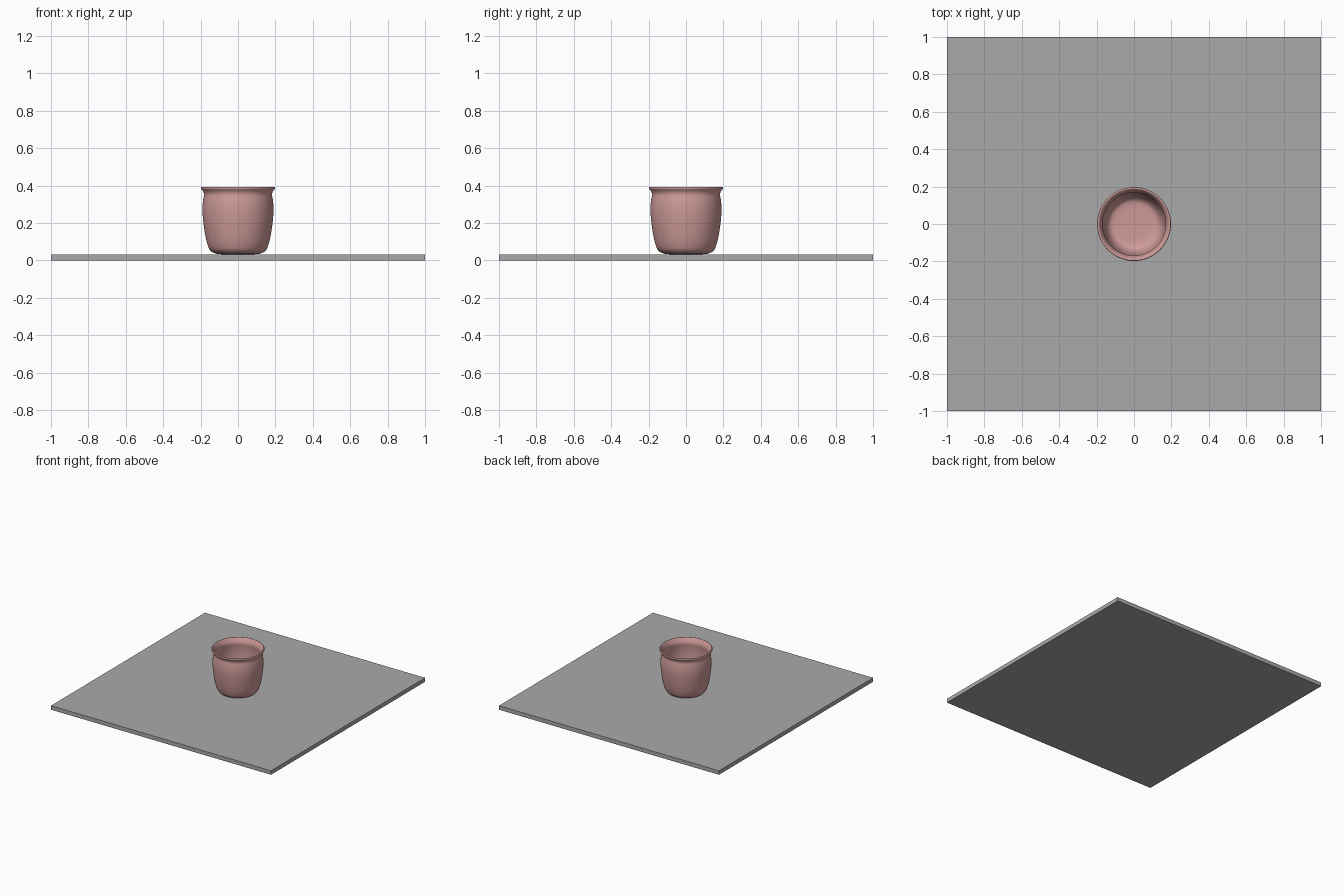
import bpy
import bmesh
import math

cube = bpy.data.objects.get("Cube")
if cube:
    bpy.data.objects.remove(cube, do_unlink=True)


def make_material(name, color):
    mat = bpy.data.materials.new(name)
    mat.use_nodes = True
    mat.diffuse_color = color
    mat.node_tree.nodes["Principled BSDF"].inputs["Base Color"].default_value = color
    return mat


def add_object(name, bm, mat):
    bmesh.ops.recalc_face_normals(bm, faces=bm.faces)
    mesh = bpy.data.meshes.new(name)
    bm.to_mesh(mesh)
    bm.free()
    mesh.materials.append(mat)
    obj = bpy.data.objects.new(name, mesh)
    bpy.context.collection.objects.link(obj)
    return obj


def smooth_path(points, steps=4):
    """Catmull-Rom curve through the profile points."""
    padded = [points[0]] + points + [points[-1]]
    path = []
    for a, b, c, d in zip(padded, padded[1:], padded[2:], padded[3:]):
        for i in range(steps):
            t = i / steps
            path.append([0.5 * (2 * q + (r - p) * t + (2 * p - 5 * q + 4 * r - s) * t**2
                                + (3 * q - p - 3 * r + s) * t**3)
                         for p, q, r, s in zip(a, b, c, d)])
    return path + [points[-1]]


gray = make_material("slab gray", (0.4, 0.4, 0.4, 1))
pink = make_material("clay pink", (0.62, 0.33, 0.32, 1))

# Square ground slab
SLAB = 0.033
bm = bmesh.new()
bmesh.ops.create_cube(bm, size=1)
bmesh.ops.scale(bm, vec=(2, 2, SLAB), verts=bm.verts)
bmesh.ops.translate(bm, vec=(0, 0, SLAB / 2), verts=bm.verts)
add_object("ground_slab", bm, gray)

# Cup: outer wall, flared lip, then inner wall down to the floor
outer = [(0, SLAB), (0.06, SLAB), (0.11, 0.035), (0.145, 0.05), (0.163, 0.085),
         (0.176, 0.14), (0.186, 0.21), (0.19, 0.27), (0.187, 0.32), (0.182, 0.35),
         (0.186, 0.368), (0.197, 0.384), (0.194, 0.392)]
inner = [(0.186, 0.39), (0.176, 0.372), (0.169, 0.35), (0.173, 0.31), (0.174, 0.25),
         (0.168, 0.18), (0.156, 0.11), (0.135, 0.068), (0.1, 0.054), (0, 0.052)]
bm = bmesh.new()
verts = [bm.verts.new((r, 0, z)) for r, z in smooth_path(outer + inner)]
edges = [bm.edges.new(pair) for pair in zip(verts, verts[1:])]
bmesh.ops.spin(bm, geom=verts + edges, axis=(0, 0, 1), cent=(0, 0, 0),
               angle=math.tau, steps=64, use_merge=True)
bmesh.ops.remove_doubles(bm, verts=bm.verts, dist=0.0002)
cup = add_object("cup", bm, pink)
for face in cup.data.polygons:
    face.use_smooth = True
